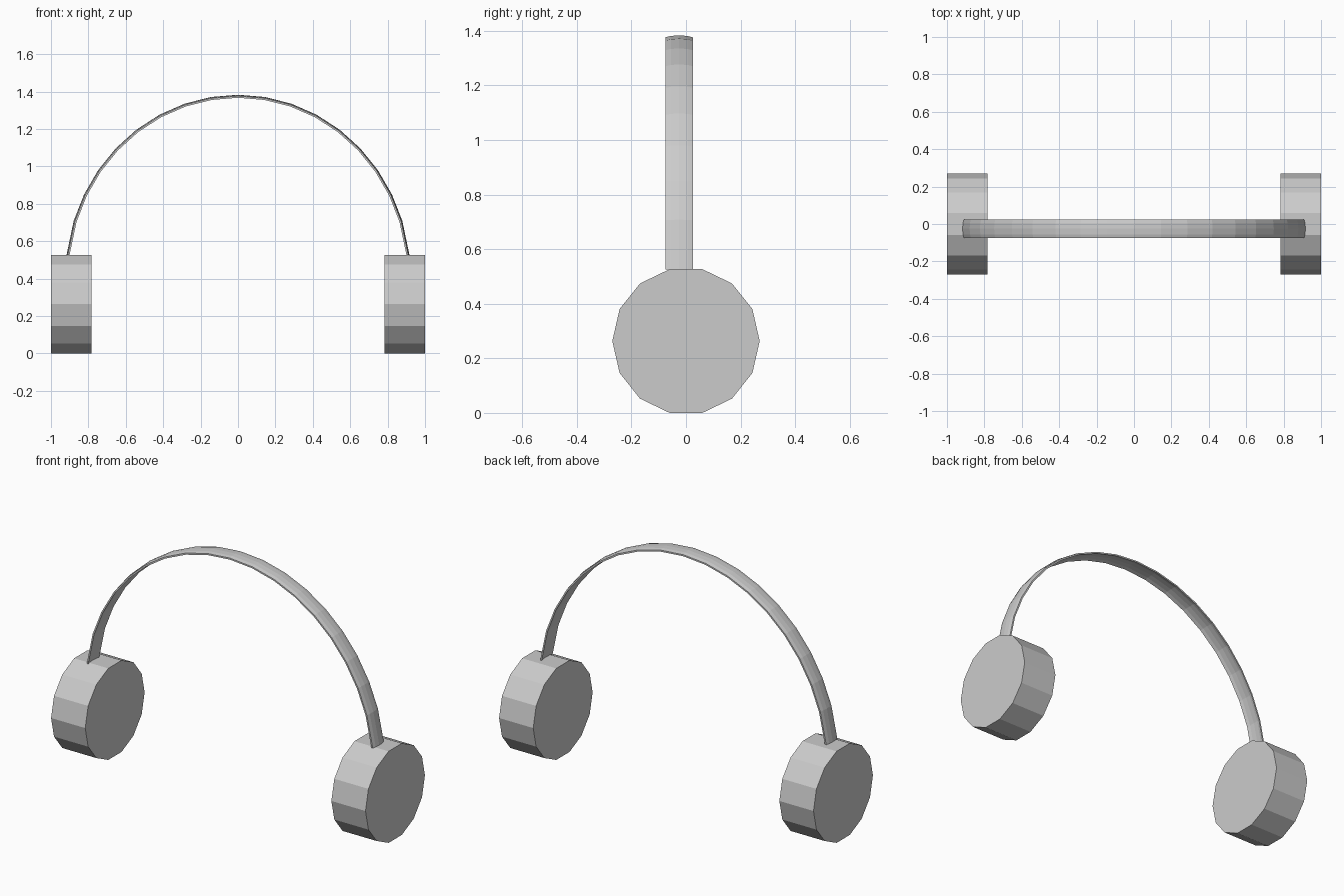
import bpy
import bmesh
from math import sin, cos, radians, pi
from mathutils import Matrix

cube = bpy.data.objects.get("Cube")
if cube:
    bpy.data.objects.remove(cube, do_unlink=True)

grey = bpy.data.materials.new("light grey")
grey.use_nodes = True
colour = (0.6, 0.6, 0.6, 1)
grey.diffuse_color = colour
grey.node_tree.nodes["Principled BSDF"].inputs["Base Color"].default_value = colour


def finish(name, bm):
    bmesh.ops.recalc_face_normals(bm, faces=bm.faces)
    mesh = bpy.data.meshes.new(name)
    bm.to_mesh(mesh)
    bm.free()
    mesh.materials.append(grey)
    obj = bpy.data.objects.new(name, mesh)
    bpy.context.collection.objects.link(obj)
    return obj


# Ear cups: fourteen-sided drums lying on the x axis
RADIUS, DEPTH = 0.27, 0.217
for name, side in (("left_ear_cup", 1), ("right_ear_cup", -1)):
    bm = bmesh.new()
    bmesh.ops.create_cone(bm, cap_ends=True, segments=14, radius1=RADIUS,
                          radius2=RADIUS, depth=DEPTH)
    # Put a corner at the front and back, and a flat on the ground
    bmesh.ops.rotate(bm, verts=bm.verts, matrix=Matrix.Rotation(pi / 2, 3, 'Y'))
    points = [v.co.copy() for v in bm.verts]
    if max(p.y for p in points) < RADIUS - 0.001:
        bmesh.ops.rotate(bm, verts=bm.verts, matrix=Matrix.Rotation(pi / 14, 3, 'X'))
    lowest = min(v.co.z for v in bm.verts)
    bmesh.ops.translate(bm, verts=bm.verts, vec=(side * (1 - DEPTH / 2), 0, -lowest))
    finish(name, bm)

# Headband: thin crowned strip swept over an elliptical arch
WIDTH_X, HEIGHT, BASE = 0.917, 0.97, 0.406
outer = [(-0.075, 0), (-0.055, 0.005), (-0.025, 0.007), (0.005, 0.005), (0.025, 0)]
inner = [(y, h - 0.009) for y, h in reversed(outer)]
section = outer + inner

bm = bmesh.new()
rings = []
for step in range(-9, 10):
    angle = radians(9 * step if abs(step) < 9 else 82.8 * step / 9)
    ring = []
    for y, h in section:
        z = BASE + (HEIGHT + h) * cos(angle)
        if abs(step) == 9:
            z = 0.526
        ring.append(bm.verts.new(((WIDTH_X + h) * sin(angle), y, z)))
    rings.append(ring)
count = len(section)
for a, b in zip(rings, rings[1:]):
    for i in range(count):
        j = (i + 1) % count
        bm.faces.new((a[i], a[j], b[j], b[i]))
bm.faces.new(rings[0])
bm.faces.new(rings[-1])
finish("headband", bm)
